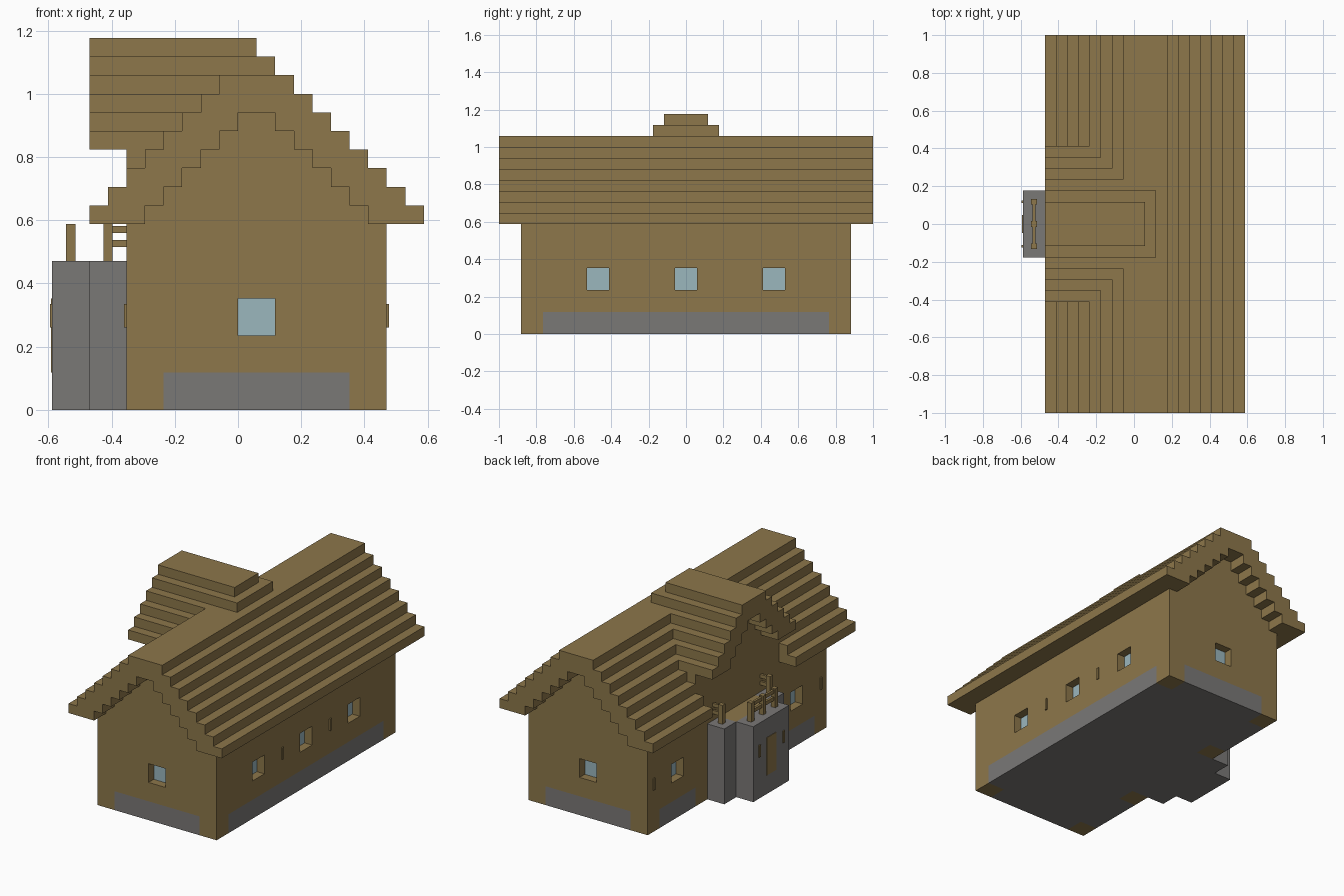
import bpy
import bmesh

if "Cube" in bpy.data.objects:
    bpy.data.objects.remove(bpy.data.objects["Cube"])

U = 2 / 34  # half a block; all sizes below are in this unit


def material(name, rgb):
    m = bpy.data.materials.new(name)
    m.diffuse_color = (*rgb, 1)
    m.use_nodes = True
    m.node_tree.nodes["Principled BSDF"].inputs["Base Color"].default_value = m.diffuse_color
    return m


WOOD = material("brown_wood", (0.266, 0.184, 0.069))
STONE = material("grey_stone", (0.195, 0.188, 0.183))
GLASS = material("pale_glass", (0.328, 0.473, 0.515))


def boxes(name, mat, items):
    """One object made of boxes given as (x0, x1, y0, y1, z0, z1)."""
    bm = bmesh.new()
    for x0, x1, y0, y1, z0, z1 in items:
        for v in bmesh.ops.create_cube(bm, size=1)["verts"]:
            v.co = ((x1 if v.co.x > 0 else x0) * U,
                    (y1 if v.co.y > 0 else y0) * U,
                    (z1 if v.co.z > 0 else z0) * U)
    me = bpy.data.meshes.new(name)
    bm.to_mesh(me)
    bm.free()
    me.materials.append(mat)
    ob = bpy.data.objects.new(name, me)
    bpy.context.collection.objects.link(ob)
    return ob


def both(items):
    """Repeat boxes mirrored across y = 0."""
    return items + [(a, b, -d, -c, e, f) for a, b, c, d, e, f in items]


# Stone foundation between wooden posts
boxes("foundation", STONE,
      [(-4, 6, -15, 15, 0, 2), (6, 8, -13, 13, 0, 2), (-6, -4, -5, 5, 0, 2)]
      + both([(-6, -4, 7, 13, 0, 2)]))
boxes("foundation_posts", WOOD,
      both([(-6, -4, 13, 15, 0, 2), (6, 8, 13, 15, 0, 2), (-6, -4, 5, 7, 0, 2)]))

# Walls with window openings
walls = boxes("walls", WOOD, [(-6, 8, -15, 15, 2, 10)])
D, P = 1.125, 0.875  # opening depth, pane depth
cuts, panes = [], []
for y in (-8, 0, 8):  # right wall
    cuts.append((8 - D, 9, y - 1, y + 1, 4, 6))
    panes.append((8 - D, 8 - P, y - 1, y + 1, 4, 6))
cuts += both([(-7, -6 + D, 9, 11, 4, 6), (0, 2, 15 - D, 16, 4, 6)])
panes += both([(-6 + P, -6 + D, 9, 11, 4, 6), (0, 2, 15 - D, 15 - P, 4, 6)])
cutter = boxes("window_cutter", WOOD, cuts)
mod = walls.modifiers.new("openings", "BOOLEAN")
mod.operation = "DIFFERENCE"
mod.solver = "EXACT"
mod.object = cutter
bpy.context.view_layer.objects.active = walls
bpy.ops.object.modifier_apply(modifier=mod.name)
bpy.data.objects.remove(cutter)
boxes("window_panes", GLASS, panes)

# Gable infill under the stepped roof, and dormer wall
boxes("gable_walls", WOOD, [(-5 + i, 7 - i, -15, 15, 10 + i, 11 + i) for i in range(6)])
boxes("dormer_wall", WOOD, [(-6, 0, -7, 7, 10, 14)]
      + [(-6, 0, i - 4, 4 - i, 14 + i, 15 + i) for i in range(4)])

# Main roof: stepped courses, the lower left ones broken by the dormer
roof = [(-2, 4, -17, 17, 16, 17), (-1, 3, -17, 17, 17, 18)]
for i in range(6):
    z = 10 + i
    roof.append((7 - i, 10 - i, -17, 17, z, z + 1))
    start = 7 if i < 4 else 11 - i
    roof += both([(i - 8, i - 5, start, 17, z, z + 1)])
boxes("main_roof", WOOD, roof)

# Dormer roof: same courses running across
dormer = [(-8, 2, -3, 3, 18, 19), (-8, 1, -2, 2, 19, 20)]
for i in range(4):
    dormer += both([(-8, i - 3, 4 - i, 7 - i, 14 + i, 15 + i)])
boxes("dormer_roof", WOOD, dormer)

# Stone porch with a wooden balcony floor and door
boxes("porch", STONE, [(-10, -8, -3, 3, 0, 8), (-8, -6, -3, 3, 0, 6)]
      + both([(-8, -6, 3, 5, 0, 8)]))
boxes("balcony_floor", WOOD, [(-8, -6, -3, 3, 6, 8)])
boxes("door", WOOD, [(-10.06, -10, -0.8, 0.8, 2, 6)])

# Balcony fence
fence = [(-9.25, -8.75, y - 0.25, y + 0.25, 8, 10) for y in (-2, 0, 2)]
fence += both([(-7.25, -6.75, 3.75, 4.25, 8, 10)])
for z0, z1 in ((8.75, 9.125), (9.5, 9.875)):
    fence.append((-9.125, -8.875, -2, 2, z0, z1))
    fence += both([(-6.75, -6, 3.875, 4.125, z0, z1)])
boxes("balcony_fence", WOOD, fence)

# Wall torches
boxes("torches", WOOD, both([(x - 0.125, x + 0.125, y - 0.125, y + 0.125, 4.44, 5.69)
                             for x, y in ((8, 4), (-6, 14), (-10, 2))]))
